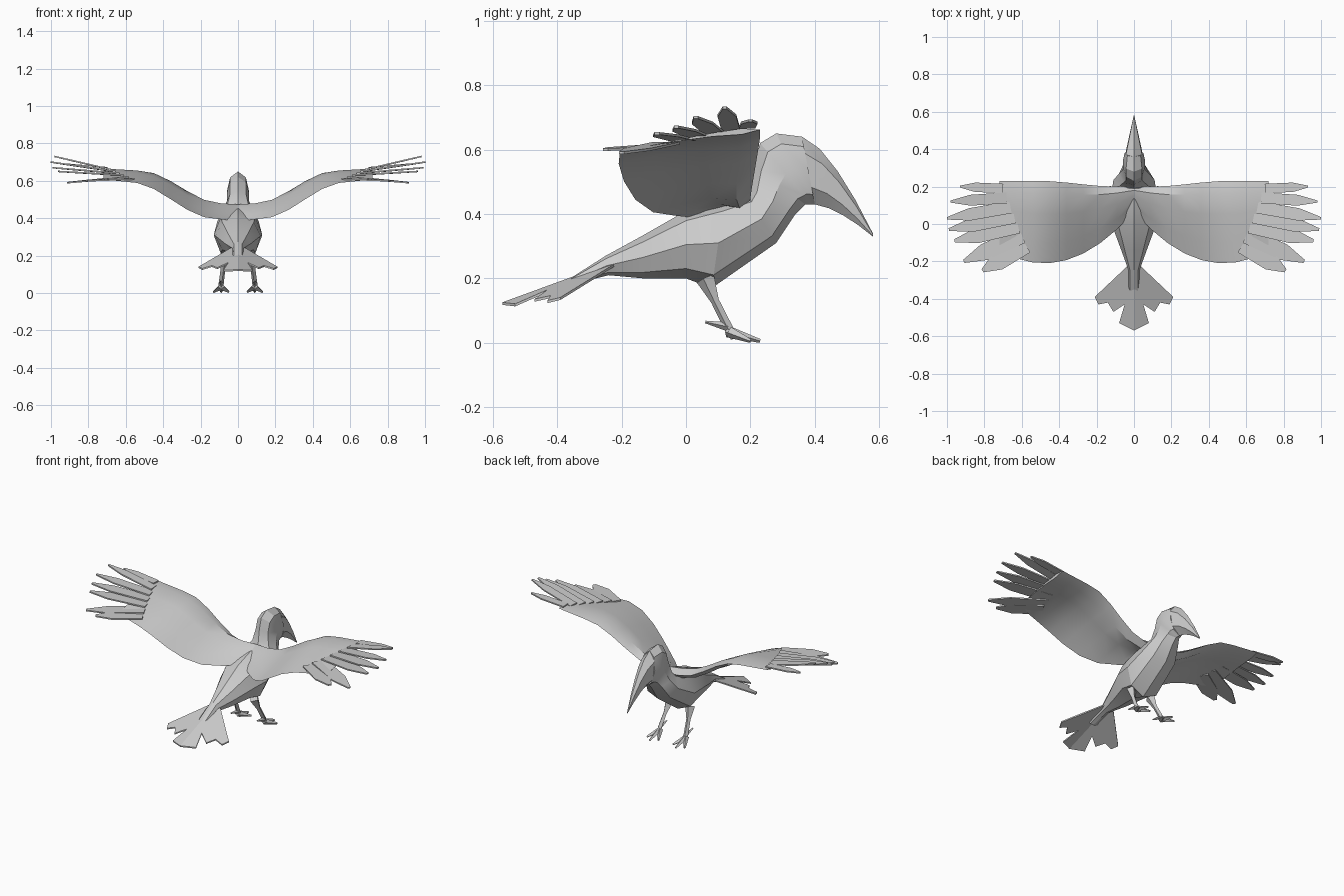
import bpy, bmesh, math
from mathutils import Vector

if "Cube" in bpy.data.objects:
    bpy.data.objects.remove(bpy.data.objects["Cube"])

shade = (.6, .6, .6, 1)
grey = bpy.data.materials.new("plumage grey")
grey.use_nodes = True
grey.diffuse_color = shade
grey.node_tree.nodes["Principled BSDF"].inputs["Base Color"].default_value = shade


def finish(bm, name, mirror=False):
    """Turn the mesh into a shaded object, optionally doubled across x."""
    bmesh.ops.recalc_face_normals(bm, faces=bm.faces)
    mesh = bpy.data.meshes.new(name)
    bm.to_mesh(mesh)
    bm.free()
    mesh.materials.append(grey)
    part = bpy.data.objects.new(name, mesh)
    bpy.context.collection.objects.link(part)
    bpy.ops.object.select_all(action="DESELECT")
    part.select_set(True)
    bpy.context.view_layer.objects.active = part
    bpy.ops.object.shade_smooth_by_angle(angle=math.radians(25))
    if mirror:
        part.modifiers.new("Mirror", "MIRROR")


def loft(bm, rings):
    """Skin a list of equal closed rings and cap both ends."""
    rows = [[bm.verts.new(point) for point in ring] for ring in rings]
    count = len(rows[0])
    for near, far in zip(rows, rows[1:]):
        for i in range(count):
            j = (i + 1) % count
            bm.faces.new((near[i], near[j], far[j], far[i]))
    bm.faces.new(rows[0])
    bm.faces.new(rows[-1])


def oval(top_y, top_z, bottom_y, bottom_z, half_width, count=8):
    """Ring across the body between a top and a bottom point."""
    top, bottom = Vector((0, top_y, top_z)), Vector((0, bottom_y, bottom_z))
    middle, half = (top + bottom) / 2, (top - bottom) / 2
    side = Vector((half_width, 0, 0))
    angles = [math.tau * i / count for i in range(count)]
    return [middle + half * math.cos(a) + side * math.sin(a) for a in angles]


def slab(bm, outline, thickness=.008):
    """Thin plate with the given outline."""
    offset = Vector((0, 0, thickness / 2))
    loft(bm, [[point + offset for point in outline], [point - offset for point in outline]])


def limb(bm, path, radii):
    """Four sided stick along a path, with a radius at each point."""
    points = [Vector(point) for point in path]
    turn = (points[-1] - points[0]).to_track_quat("Z", "Y")
    corners = [Vector((1, 0, 0)), Vector((0, 1, 0)), Vector((-1, 0, 0)), Vector((0, -1, 0))]
    loft(bm, [[point + turn @ corner * radius for corner in corners]
              for point, radius in zip(points, radii)])


# Body, neck and head: top y, top z, bottom y, bottom z, half width
body_rings = (
    (-.36, .2, -.36, .18, .03),
    (-.25, .27, -.24, .21, .03),
    (-.14, .33, -.13, .2, .07),
    (0, .41, 0, .2, .12),
    (.12, .45, .08, .17, .13),
    (.19, .46, .28, .31, .11),
    (.2, .48, .34, .4, .08),
    (.21, .55, .37, .43, .06),
    (.23, .62, .39, .43, .06),
    (.28, .65, .39, .43, .06),
    (.36, .64, .4, .43, .05))
bm = bmesh.new()
loft(bm, [oval(*ring) for ring in body_rings])
finish(bm, "body_and_head")


# Beak, curving down to a point
def beak_ring(t):
    drop = t ** 1.5
    return oval(.36 + .22 * t, .64 - .3 * drop, .4 + .18 * t, .43 - .1 * drop,
                .05 - .048 * t, count=6)


bm = bmesh.new()
loft(bm, [beak_ring(i / 4) for i in range(5)])
finish(bm, "beak")


# Wings: a cambered section that rises and narrows along the span
def ease(x):
    t = min(max((x - .1) / .4, 0), 1)
    return t * t * (3 - 2 * t)


def lift(x):
    return .44 + .15 * ease(x) + .1 * x


def wing_section(x):
    lead = Vector((x, .2 + .03 * ease(x), lift(x)))
    trail = Vector((x, 1.2 * (x - .48) ** 2 - .21, lift(x - .05) - .05))
    thickness = Vector((0, 0, .06 * (1 - x)))

    def upper(u):
        return .75 * math.sin(math.pi * math.sqrt(u))

    def lower(u):
        return upper(u) - 1.4 * (1 - u) ** 1.5

    inner = (.15, .4, .75)
    skin = [(u, upper(u)) for u in inner] + [(1, 0)] + [(u, lower(u)) for u in reversed(inner)]
    return [lead] + [lead.lerp(trail, u) + thickness * v for u, v in skin]


bm = bmesh.new()
loft(bm, [wing_section(.09 * i) for i in range(9)])
finish(bm, "wings", mirror=True)

# Flight feathers, fanned from the wing end to these tips
feather_tips = ((.93, .2, .69), (.98, .12, .73), (1, .03, .7), (.99, -.03, .67),
                (.96, -.09, .65), (.91, -.2, .59), (.81, -.25, .6))
bm = bmesh.new()
for i, tip in enumerate(feather_tips):
    root = Vector((.7 - .02 * i, .19 - .05 * i, .67 - .01 * i))
    tip = Vector(tip)
    belly = root.lerp(tip, .65)
    side = (tip - root).cross(Vector((0, 0, 1))).normalized() * (.025 + .004 * i)
    slab(bm, [root + side, belly + side, tip + side * .2,
              tip - side * .2, belly - side, root - side])
finish(bm, "wing_feathers", mirror=True)


# Tail fan, sloping back and drooping to the sides
def tail_point(x, y):
    return Vector((x, y, .33 + .365 * y - .24 * x))


middle_feather = ((0, -.21), (.03, -.23), (.05, -.43), (.08, -.53), (0, -.57))
side_feather = ((0, -.21), (.03, -.22), (.21, -.39), (.19, -.43), (.14, -.42),
                (.11, -.47), (.05, -.43), (0, -.43))
bm = bmesh.new()
for outline in (middle_feather, side_feather):
    slab(bm, [tail_point(x, y) for x, y in outline])
finish(bm, "tail", mirror=True)

# Legs with one back toe and three spread front toes
bm = bmesh.new()
ankle = (.09, .13, .05)
limb(bm, [(.07, .06, .2), (.08, .09, .13), ankle, (.09, .15, .015)], (.03, .013, .014, .012))
limb(bm, [ankle, (.09, .06, .065)], (.014, .004))
for side in (-1, 0, 1):
    tip = (.09 + .04 * side, .23 - .03 * abs(side), .006)
    limb(bm, [(.09, .13, .035), tip], (.018, .006))
finish(bm, "legs_and_feet", mirror=True)
